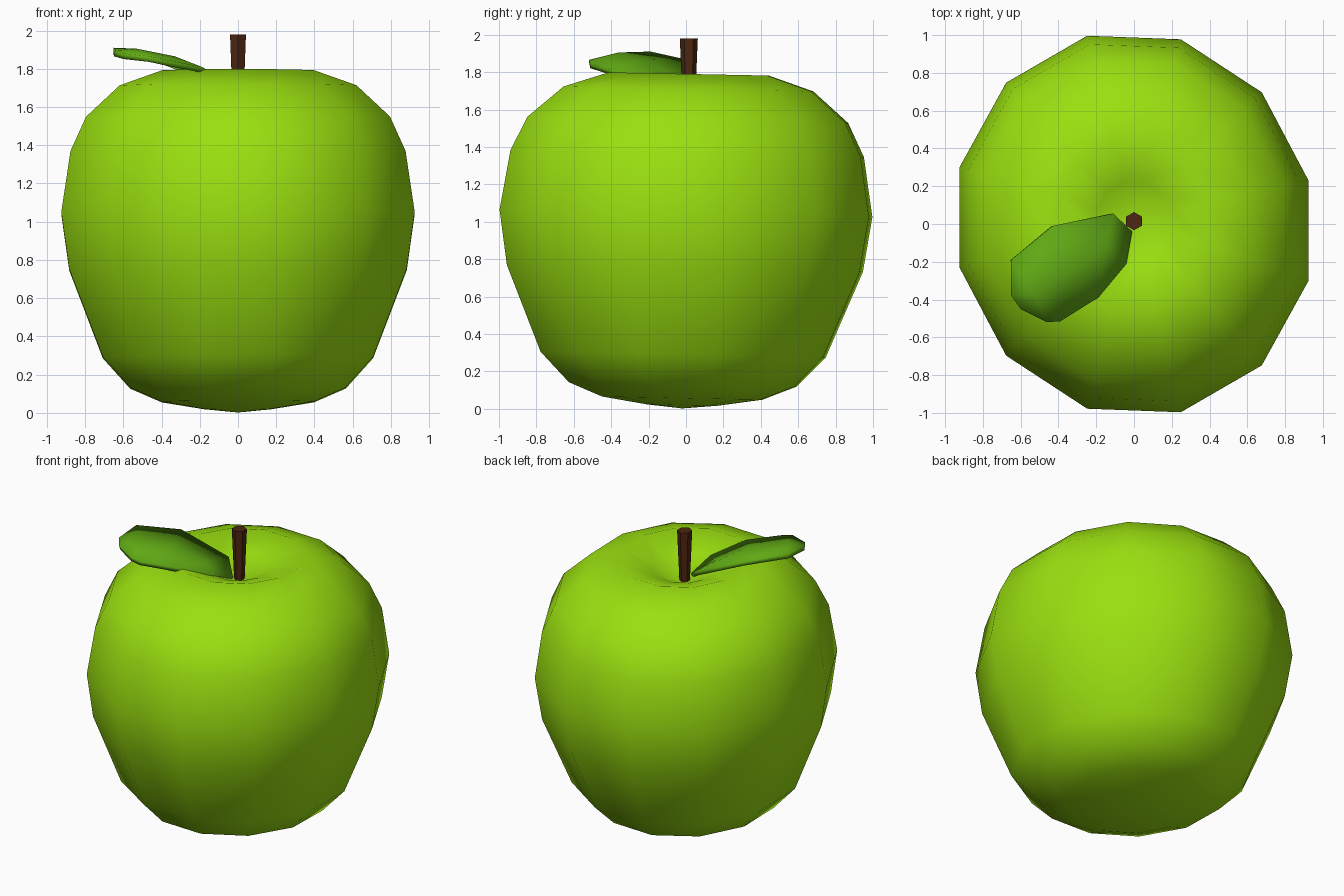
import bpy, bmesh, math

if "Cube" in bpy.data.objects:
    bpy.data.objects.remove(bpy.data.objects["Cube"])


def material(name, rgb):
    m = bpy.data.materials.new(name)
    m.diffuse_color = (*rgb, 1)
    m.use_nodes = True
    m.node_tree.nodes["Principled BSDF"].inputs["Base Color"].default_value = m.diffuse_color
    return m


def make_object(name, bm, mat, smooth):
    mesh = bpy.data.meshes.new(name)
    bm.to_mesh(mesh)
    bm.free()
    mesh.materials.append(mat)
    for p in mesh.polygons:
        p.use_smooth = smooth
    ob = bpy.data.objects.new(name, mesh)
    bpy.context.collection.objects.link(ob)
    return ob


def lathe(profile, sides, start, place):
    """Rings of vertices closed by end points where the radius is 0."""
    bm = bmesh.new()
    rings = []
    for r, z in profile:
        n = sides if r > 0 else 1
        rings.append([bm.verts.new(place(r, start + math.tau * i / sides, z)) for i in range(n)])
    for a, b in zip(rings, rings[1:]):
        for i in range(sides):
            j = (i + 1) % sides
            quad = [a[i % len(a)], a[j % len(a)], b[j % len(b)], b[i % len(b)]]
            bm.faces.new(list(dict.fromkeys(quad)))
    bmesh.ops.recalc_face_normals(bm, faces=bm.faces)
    return bm


apple_green = material("apple green", (0.323, 0.745, 0.005))
leaf_green = material("leaf green", (0.115, 0.39, 0.007))
stem_brown = material("stem brown", (0.075, 0.02, 0.006))


# Apple body: twelve-sided, slightly oval, sheared and tilted, with a dimple on top
def body_point(r, a, z):
    x = 0.957 * r * math.cos(a)
    y = 1.022 * r * math.sin(a) - 0.038 * x
    return x, y + 0.02 * (z - 1.05), z - 0.02 * y


body = [(0, 0.002), (0.19, 0.02), (0.43, 0.057), (0.61, 0.13), (0.765, 0.29),
        (0.955, 0.75), (1.0, 1.045), (0.948, 1.365), (0.86, 1.545), (0.67, 1.71),
        (0.43, 1.79), (0.21, 1.715), (0, 1.62)]
make_object("apple_body", lathe(body, 12, math.radians(15), body_point), apple_green, True)


# Stem: tapered hexagon
def stem_point(r, a, z):
    return r * math.cos(a), 0.015 + r * math.sin(a), z


stem = [(0, 1.6), (0.032, 1.6), (0.048, 1.98), (0, 1.98)]
make_object("stem", lathe(stem, 6, math.radians(30), stem_point), stem_brown, False)

# Leaf: outline with a raised middle line, thickened downward
points = dict(
    B=(-0.01, -0.04, 1.66),
    L0=(-0.11, 0.055, 1.74), L1=(-0.43, -0.01, 1.87), L2=(-0.65, -0.19, 1.91),
    M0=(-0.15, -0.13, 1.765), M1=(-0.33, -0.23, 1.865), M2=(-0.53, -0.36, 1.905),
    R0=(-0.04, -0.21, 1.73), R1=(-0.19, -0.39, 1.81), R2=(-0.39, -0.515, 1.85),
    T1=(-0.65, -0.38, 1.895), T2=(-0.60, -0.45, 1.88), T3=(-0.46, -0.52, 1.865))
faces = ["B R0 M0", "B M0 L0", "L0 M0 M1 L1", "M0 R0 R1 M1", "L1 M1 M2 L2",
         "M1 R1 R2 M2", "L2 M2 T1", "M2 R2 T3", "M2 T3 T2", "M2 T2 T1"]
bm = bmesh.new()
verts = {k: bm.verts.new(p) for k, p in points.items()}
for f in faces:
    face = bm.faces.new([verts[k] for k in f.split()])
    face.normal_update()
    if face.normal.z < 0:
        face.normal_flip()
leaf = make_object("leaf", bm, leaf_green, True)
solid = leaf.modifiers.new("thickness", 'SOLIDIFY')
solid.thickness = 0.03
solid.offset = -1
